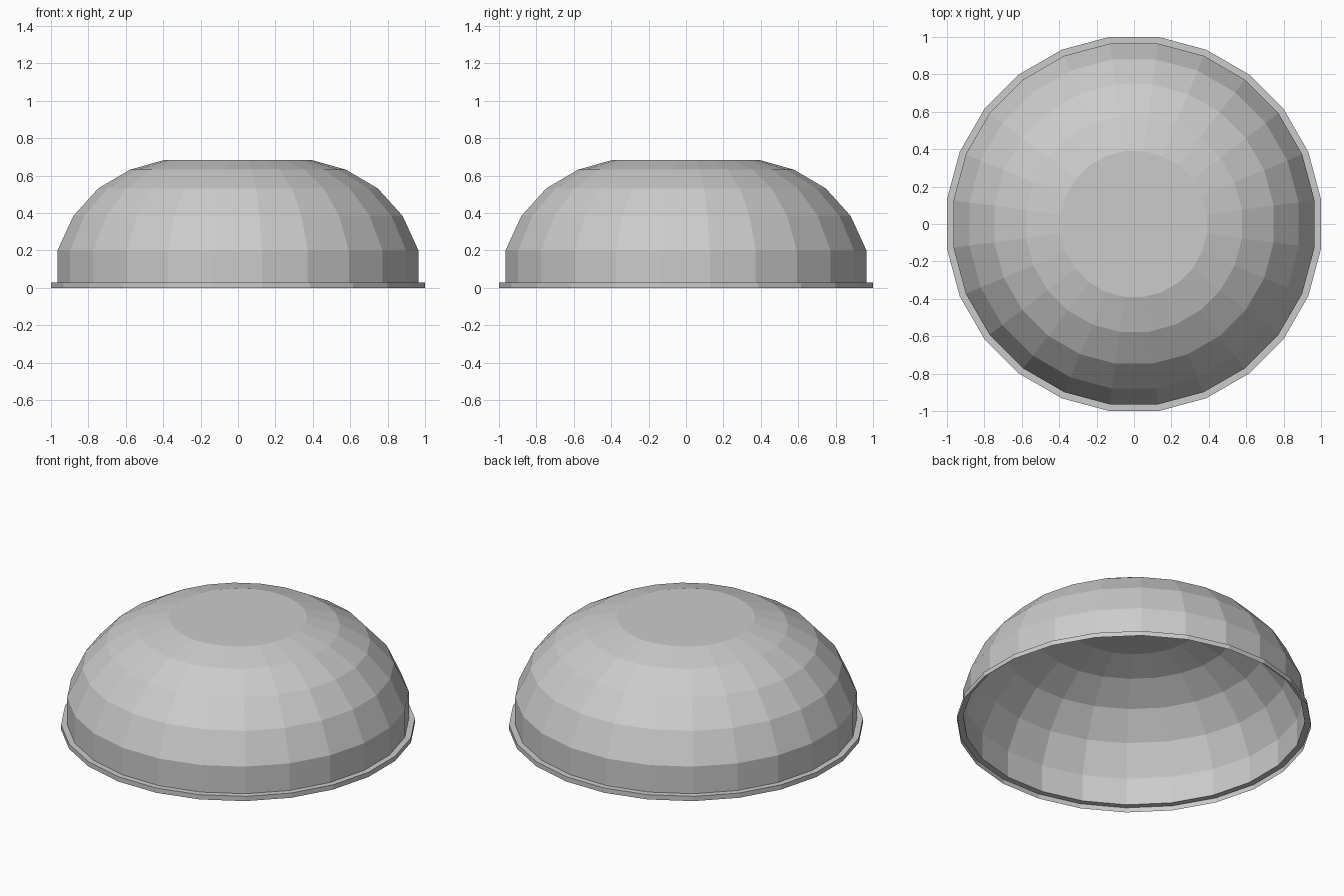
import bpy, bmesh
from math import cos, sin, pi

if "Cube" in bpy.data.objects:
    bpy.data.objects.remove(bpy.data.objects["Cube"])

SIDES = 24
# Profile from rim to crown: (distance to flat side, height)
PROFILE = [(1.0, 0.0), (1.0, 0.03), (0.965, 0.03), (0.965, 0.2), (0.88, 0.385),
           (0.747, 0.532), (0.577, 0.632), (0.39, 0.685)]


def ring(bm, apothem, z):
    r = apothem / cos(pi / SIDES)
    return [bm.verts.new((r * cos((i + 0.5) * 2 * pi / SIDES),
                          r * sin((i + 0.5) * 2 * pi / SIDES), z))
            for i in range(SIDES)]


bm = bmesh.new()
rings = [ring(bm, a, z) for a, z in PROFILE]

# Lip, flange and faceted dome wall (open underneath)
for low, high in zip(rings, rings[1:]):
    for i in range(SIDES):
        j = (i + 1) % SIDES
        bm.faces.new((low[i], low[j], high[j], high[i]))

# Flat crown as a triangle fan
top = bm.verts.new((0, 0, PROFILE[-1][1]))
for i in range(SIDES):
    bm.faces.new((rings[-1][i], rings[-1][(i + 1) % SIDES], top))

mesh = bpy.data.meshes.new("dome_shell")
bm.to_mesh(mesh)
bm.free()
bpy.context.collection.objects.link(bpy.data.objects.new("dome_shell", mesh))
